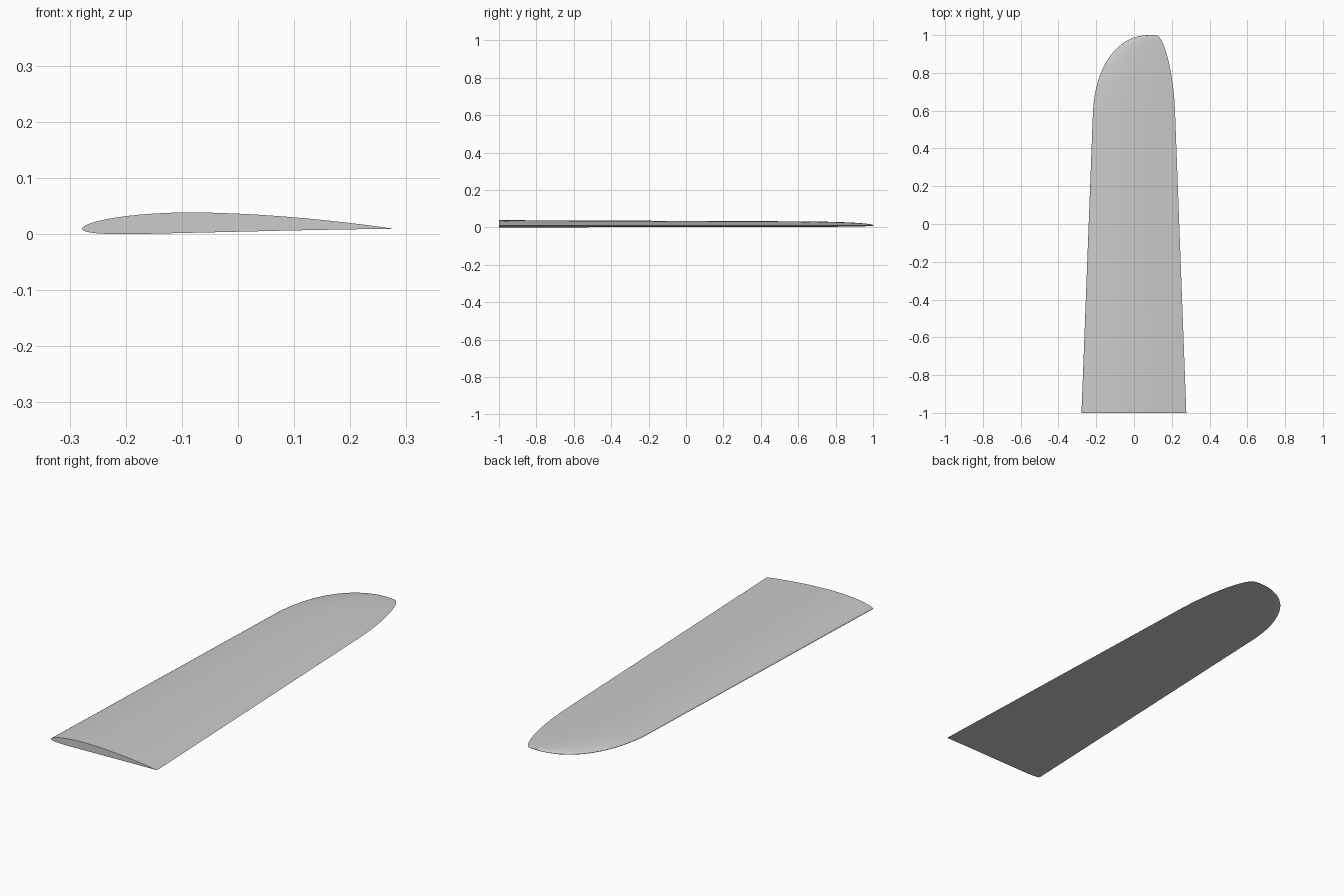
import bpy, bmesh, math

if "Cube" in bpy.data.objects:
    bpy.data.objects.remove(bpy.data.objects["Cube"], do_unlink=True)

grey = bpy.data.materials.new("light_grey")
grey.use_nodes = True
colour = (0.6, 0.6, 0.6, 1)
grey.diffuse_color = colour
grey.node_tree.nodes["Principled BSDF"].inputs["Base Color"].default_value = colour

CAMBER, PEAK, THICK = 0.02, 0.4, 0.066
CHORD_Z = 0.0085
TIP_START = 0.6
CHORD_STEPS = 28

# Edge curves of the rounded tip
LEADING = [(-0.217, TIP_START), (-0.205, 0.82), (-0.10, 1.0), (0.08, 1.0)]
TRAILING = [(0.217, TIP_START), (0.209, 0.80), (0.16, 1.0), (0.115, 1.0)]


def bezier(p, t, axis):
    s = 1 - t
    return (s**3 * p[0][axis] + 3 * s * s * t * p[1][axis]
            + 3 * s * t * t * p[2][axis] + t**3 * p[3][axis])


def edge_x(curve, root_x, y):
    """Straight taper up to the tip, then the tip curve."""
    if y <= TIP_START:
        f = (y + 1) / (TIP_START + 1)
        return root_x + (curve[0][0] - root_x) * f
    lo, hi = 0.0, 1.0
    for _ in range(40):
        mid = (lo + hi) / 2
        if bezier(curve, mid, 1) < y:
            lo = mid
        else:
            hi = mid
    return bezier(curve, hi, 0)


def aerofoil(u, side):
    """Height of the upper (1) or lower (-1) skin at chord fraction u."""
    half = 5 * THICK * (0.2969 * math.sqrt(u) - 0.126 * u - 0.3516 * u**2
                        + 0.2843 * u**3 - 0.1036 * u**4)
    span = PEAK if u < PEAK else 1 - PEAK
    camber = CAMBER * (1 - ((u - PEAK) / span) ** 2)
    return camber + side * half


# Section loop: trailing edge, over the top, around the nose, back underneath
fractions = [(1 - math.cos(math.pi * i / CHORD_STEPS)) / 2 for i in range(CHORD_STEPS + 1)]
outline = [(u, aerofoil(u, 1)) for u in reversed(fractions)]
outline += [(u, aerofoil(u, -1)) for u in fractions[1:-1]]

stations = [-1 + (TIP_START + 1) * i / 8 for i in range(8)]
stations += [1 - (1 - TIP_START) * (1 - i / 24) ** 2 for i in range(25)]

# Wing lofted through the stations
bm = bmesh.new()
rings = []
for y in stations:
    front = edge_x(LEADING, -0.278, y)
    chord = edge_x(TRAILING, 0.277, y) - front
    rings.append([bm.verts.new((front + u * chord, y, CHORD_Z + h * chord)) for u, h in outline])
count = len(outline)
for a, b in zip(rings, rings[1:]):
    for i in range(count):
        j = (i + 1) % count
        bm.faces.new((a[i], a[j], b[j], b[i]))
bm.faces.new(rings[0])
bm.faces.new(rings[-1])
bmesh.ops.recalc_face_normals(bm, faces=bm.faces)

mesh = bpy.data.meshes.new("wing")
bm.to_mesh(mesh)
bm.free()
mesh.materials.append(grey)
wing = bpy.data.objects.new("wing", mesh)
bpy.context.collection.objects.link(wing)

# Rest the wing on the ground
low = min(v.co.z for v in mesh.vertices)
for v in mesh.vertices:
    v.co.z -= low

bpy.context.view_layer.objects.active = wing
wing.select_set(True)
bpy.ops.object.shade_smooth_by_angle(angle=math.radians(40))
